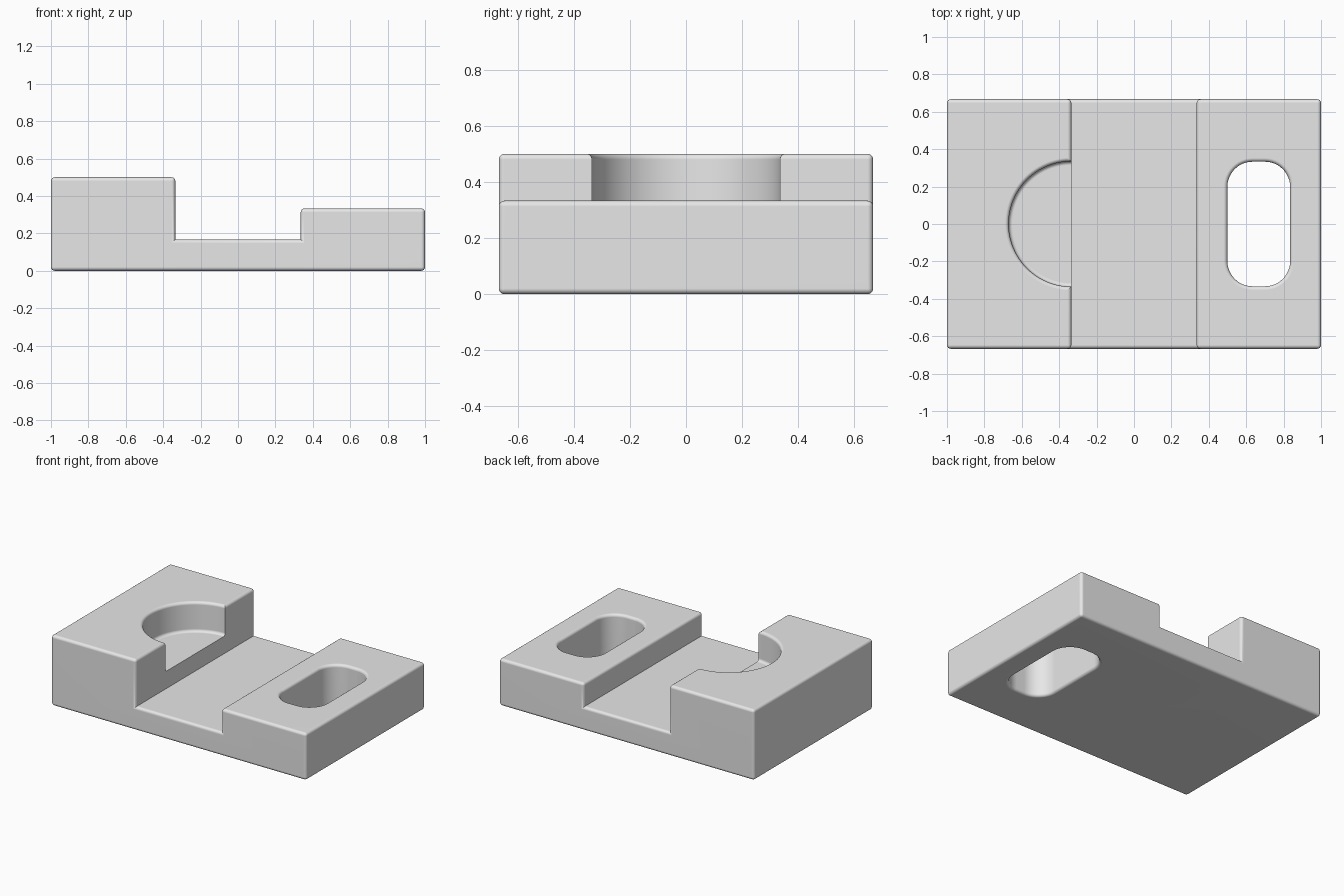
import bpy, bmesh, math

cube = bpy.data.objects.get("Cube")
if cube:
    bpy.data.objects.remove(cube, do_unlink=True)

HALF_Y = 0.667      # half depth of the block
WALL_X = -0.335     # inner wall of the tall step
R = 0.335           # pocket radius
POCKET_Z = 0.29     # pocket floor
BEVEL = 0.02

grey = bpy.data.materials.new("light grey")
grey.diffuse_color = (0.8, 0.8, 0.8, 1)
grey.use_nodes = True
grey.node_tree.nodes["Principled BSDF"].inputs["Base Color"].default_value = (0.8, 0.8, 0.8, 1)


def prism(name, points, direction):
    """Extrude a closed outline of 3D points along a direction."""
    bm = bmesh.new()
    face = bm.faces.new([bm.verts.new(p) for p in points])
    ext = bmesh.ops.extrude_face_region(bm, geom=[face])
    moved = [g for g in ext["geom"] if isinstance(g, bmesh.types.BMVert)]
    bmesh.ops.translate(bm, verts=moved, vec=direction)
    bmesh.ops.recalc_face_normals(bm, faces=bm.faces)
    mesh = bpy.data.meshes.new(name)
    bm.to_mesh(mesh)
    bm.free()
    obj = bpy.data.objects.new(name, mesh)
    bpy.context.collection.objects.link(obj)
    return obj


def arc(cx, cy, r, start, end, steps):
    angles = [math.radians(start + (end - start) * i / steps) for i in range(steps + 1)]
    return [(cx + r * math.cos(a), cy + r * math.sin(a)) for a in angles]


# Stepped body from its front profile
profile = [(-1, 0), (1, 0), (1, 0.333), (0.335, 0.333),
           (0.335, 0.167), (WALL_X, 0.167), (WALL_X, 0.5), (-1, 0.5)]
body = prism("stepped_block", [(x, -HALF_Y, z) for x, z in profile], (0, 2 * HALF_Y, 0))
body.data.materials.append(grey)

# Half-round pocket cutter, open towards the channel
half_round = arc(WALL_X, 0, R, 90, 270, 48) + [(-0.1, -R), (-0.1, R)]
pocket = prism("pocket_cutter", [(x, y, POCKET_Z) for x, y in half_round], (0, 0, 0.5))

# Rounded slot cutter through the low step
r, sx, sy = 0.135, 0.168, 0.333
outline = []
for i, (dx, dy) in enumerate([(1, 1), (-1, 1), (-1, -1), (1, -1)]):
    outline += arc(0.667 + dx * (sx - r), dy * (sy - r), r, 90 * i, 90 * i + 90, 12)
slot = prism("slot_cutter", [(x, y, -0.2) for x, y in outline], (0, 0, 1))

# Cut the openings and bake the result
for cutter in (pocket, slot):
    cutter.hide_render = True
    mod = body.modifiers.new(cutter.name, "BOOLEAN")
    mod.operation = "DIFFERENCE"
    mod.solver = "EXACT"
    mod.object = cutter
depsgraph = bpy.context.evaluated_depsgraph_get()
cut_mesh = bpy.data.meshes.new_from_object(body.evaluated_get(depsgraph))
body.modifiers.clear()
body.data = cut_mesh
for cutter in (pocket, slot):
    bpy.data.objects.remove(cutter, do_unlink=True)

# Round the outer edges and the curved foot of the pocket
bm = bmesh.new()
bm.from_mesh(cut_mesh)
bmesh.ops.remove_doubles(bm, verts=bm.verts, dist=1e-5)


def on_wall(edge):
    return all(abs(v.co.x - WALL_X) < 1e-3 and abs(v.co.y) < R + 1e-3 for v in edge.verts)


def at_pocket_floor(edge):
    return all(abs(v.co.z - POCKET_Z) < 1e-3 for v in edge.verts)


edges = []
for e in bm.edges:
    if len(e.link_faces) != 2 or on_wall(e):
        continue
    angle = e.calc_face_angle_signed(0)
    if angle > 0.5 or (abs(angle) > 0.5 and at_pocket_floor(e)):
        edges.append(e)
bmesh.ops.bevel(bm, geom=edges, offset=BEVEL, offset_type="OFFSET", segments=4,
                profile=0.5, affect="EDGES", clamp_overlap=False)
bm.to_mesh(cut_mesh)
bm.free()
cut_mesh.materials.clear()
cut_mesh.materials.append(grey)

# Smooth rounded edges, flat main faces
bpy.ops.object.select_all(action="DESELECT")
body.select_set(True)
bpy.context.view_layer.objects.active = body
bpy.ops.object.shade_smooth_by_angle(angle=math.radians(35))
weighted = body.modifiers.new("weighted_normals", "WEIGHTED_NORMAL")
weighted.keep_sharp = True
